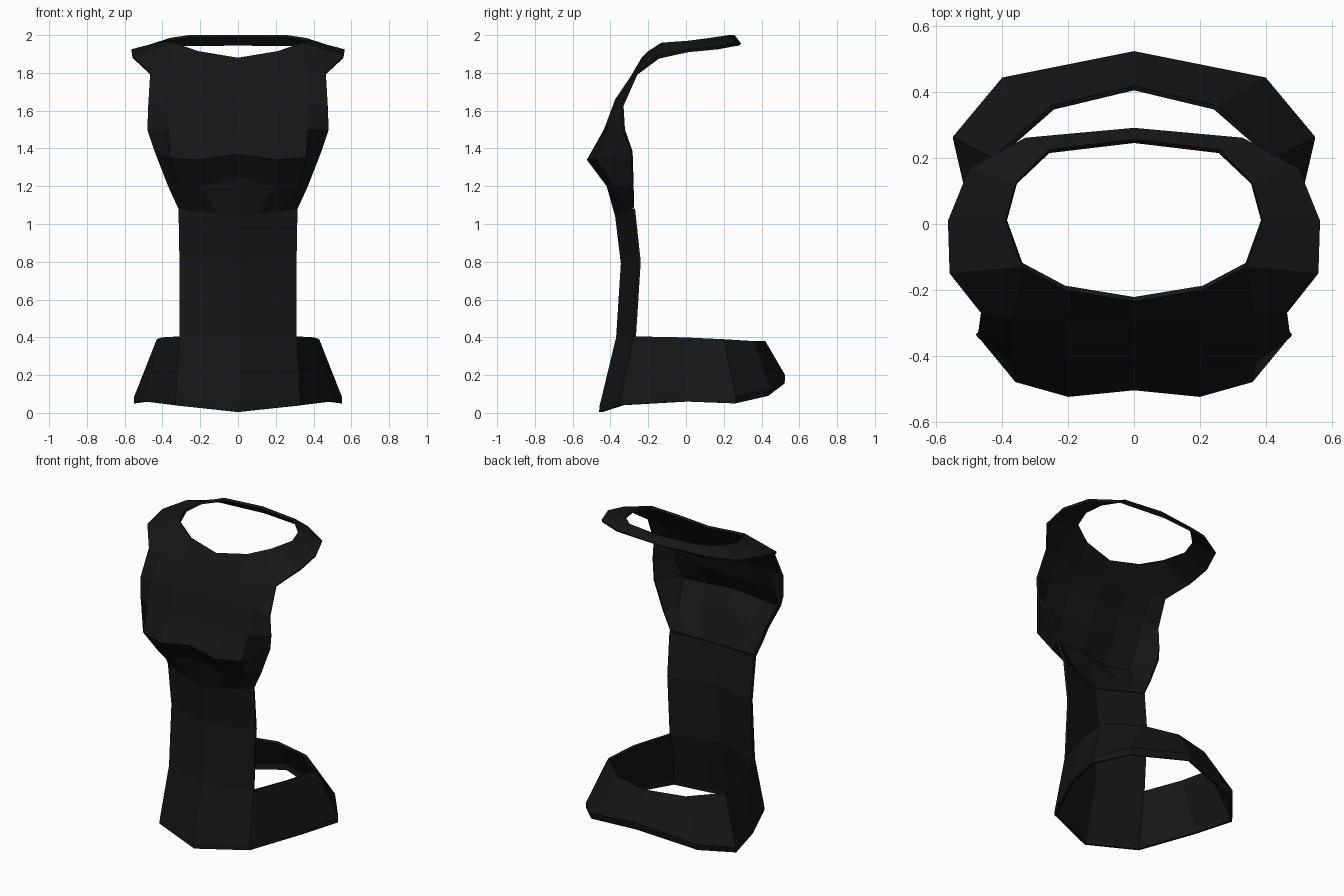
import bpy
from mathutils import Vector

mat = bpy.data.materials.new("black")
mat.diffuse_color = (0.008, 0.008, 0.008, 1)


def sheet(name, rows, thickness=0.016):
    """Half sheet through rows of points, mirrored across x and thickened."""
    n = len(rows[0])
    verts = [p for row in rows for p in row]
    faces = [(r * n + c, r * n + c + 1, (r + 1) * n + c + 1, (r + 1) * n + c)
             for r in range(len(rows) - 1) for c in range(n - 1)]
    me = bpy.data.meshes.new(name)
    me.from_pydata(verts, [], faces)
    me.update()
    # make the faces point outward
    out = sum(f.normal.dot(Vector((f.center.x, f.center.y, 0.3))) * f.area
              for f in me.polygons)
    if out < 0:
        me.flip_normals()
    me.materials.append(mat)
    ob = bpy.data.objects.new(name, me)
    bpy.context.collection.objects.link(ob)
    mir = ob.modifiers.new("mirror", 'MIRROR')
    mir.use_clip = True
    sol = ob.modifiers.new("thickness", 'SOLIDIFY')
    sol.thickness = thickness
    sol.offset = -1
    return ob


def spread(center, edge, n=4):
    """Straight row of points from the centre crease to the plate edge."""
    a, b = Vector(center), Vector(edge)
    return [tuple(a.lerp(b, i / (n - 1))) for i in range(n)]


# Shin plate: a V-shaped section with a centre crease
shin = [
    spread((0, -.46, .005), (.33, -.35, .04)),
    spread((0, -.458, .035), (.33, -.348, .07)),
    spread((0, -.37, .40), (.31, -.28, .405)),
    spread((0, -.345, .79), (.31, -.255, .80)),
    spread((0, -.375, 1.04), (.315, -.285, 1.08)),
]
sheet("shin_plate", shin)

# Knee guard: flares out to a lip, then leans back to the opening
knee = [
    shin[-1],
    [(0, -.43, 1.25), (.2, -.42, 1.20), (.32, -.38, 1.20), (.37, -.285, 1.20)],
    [(0, -.505, 1.37), (.2, -.525, 1.34), (.36, -.48, 1.35), (.44, -.29, 1.38)],
    [(0, -.425, 1.50), (.2, -.435, 1.50), (.37, -.42, 1.50), (.48, -.335, 1.50)],
    [(0, -.365, 1.66), (.2, -.375, 1.66), (.37, -.365, 1.65), (.475, -.345, 1.63)],
    [(0, -.30, 1.77), (.2, -.30, 1.77), (.37, -.28, 1.80), (.465, -.27, 1.80)],
    [(0, -.235, 1.88), (.21, -.20, 1.915), (.34, -.13, 1.96), (.56, -.15, 1.89)],
]
sheet("knee_guard", knee)

# Upper strap: ring around the opening, narrowing toward the back
sheet("upper_strap", [
    [knee[-1][2], (.39, .01, 1.97), (.36, .125, 1.985), (.26, .225, 2.0), (0, .258, 2.0)],
    [knee[-1][3], (.565, .01, 1.925), (.50, .17, 1.94), (.33, .262, 1.955), (0, .292, 1.955)],
])

# Ankle strap: flared band closing the bottom behind the shin plate
sheet("ankle_strap", [
    [shin[2][-1], (.40, -.02, .40), (.43, .20, .39), (.25, .36, .38), (0, .42, .38)],
    [shin[1][-1], (.49, 0, .09), (.55, .265, .085), (.40, .445, .125), (.25, .517, .19), (0, .525, .20)][:1]
    + [(.49, 0, .09), (.55, .265, .085), (.39, .445, .13), (0, .525, .20)],
][:1] + [
    [shin[1][-1], (.49, 0, .09), (.55, .265, .085), (.40, .445, .13), (0, .525, .20)],
    [shin[0][-1], (.49, 0, .06), (.55, .26, .05), (.39, .435, .09), (0, .522, .155)],
])
